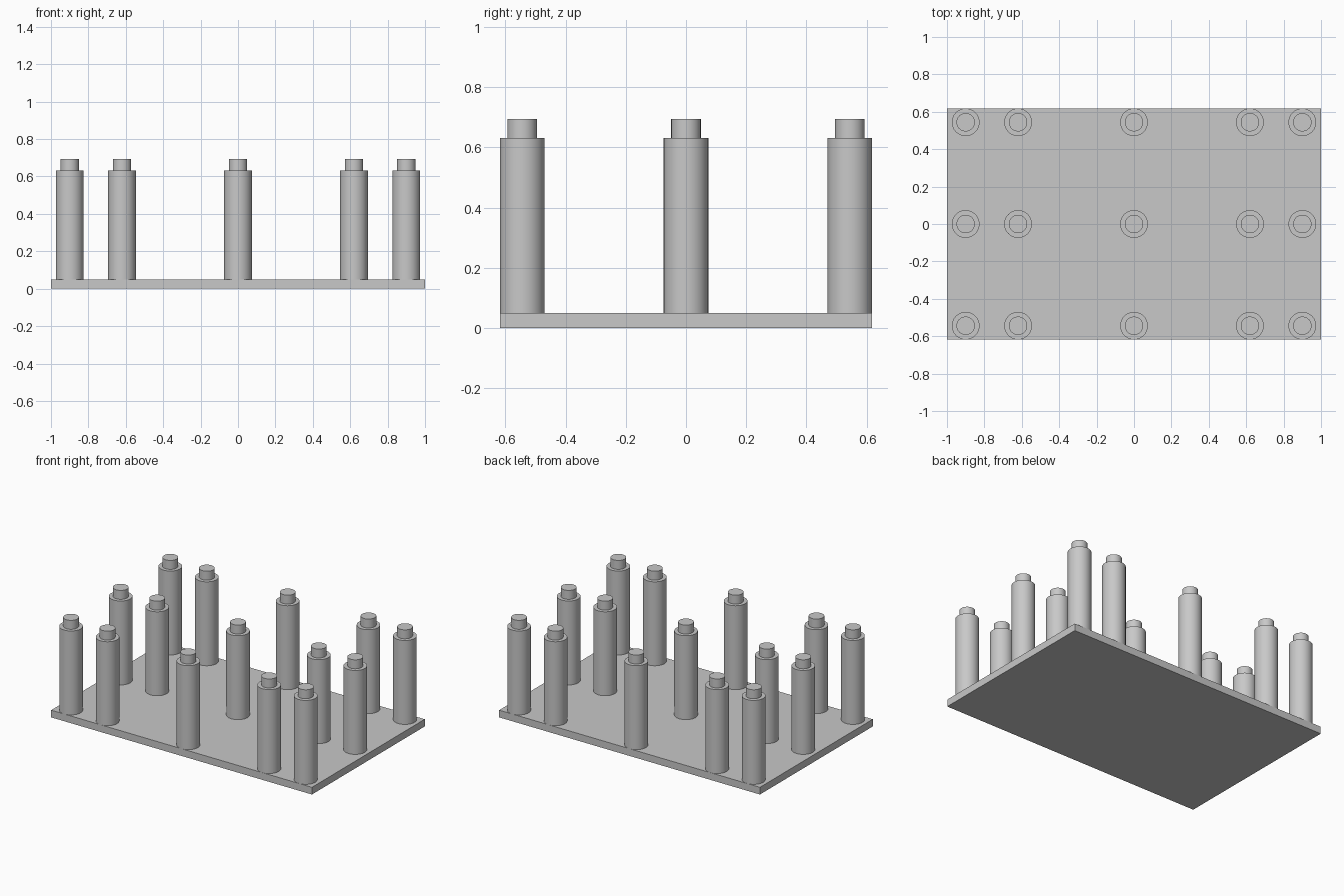
import bpy
import bmesh
from math import radians

if "Cube" in bpy.data.objects:
    bpy.data.objects.remove(bpy.data.objects["Cube"])

grey = bpy.data.materials.new("light grey")
grey.diffuse_color = (0.58, 0.58, 0.58, 1)
grey.use_nodes = True
grey.node_tree.nodes["Principled BSDF"].inputs["Base Color"].default_value = grey.diffuse_color

HALF_X, HALF_Y, PLATE_TOP = 1.0, 0.618, 0.05
POST_R, POST_TOP = 0.074, 0.632
PEG_R, PEG_TOP = 0.049, 0.694
SIDES = 64


def finish(name, mesh, location=(0, 0, 0)):
    obj = bpy.data.objects.new(name, mesh)
    obj.location = location
    bpy.context.collection.objects.link(obj)
    return obj


# Flat base plate
bm = bmesh.new()
bmesh.ops.create_cube(bm, size=1)
for v in bm.verts:
    v.co = (v.co.x * 2 * HALF_X, v.co.y * 2 * HALF_Y, (v.co.z + 0.5) * PLATE_TOP)
plate = bpy.data.meshes.new("base_plate")
bm.to_mesh(plate)
bm.free()
plate.materials.append(grey)
finish("base_plate", plate)

# Stepped post: a profile spun around the vertical axis
profile = [(0, PLATE_TOP), (POST_R, PLATE_TOP), (POST_R, POST_TOP),
           (PEG_R, POST_TOP), (PEG_R, PEG_TOP), (0, PEG_TOP)]
bm = bmesh.new()
verts = [bm.verts.new((r, 0, z)) for r, z in profile]
edges = [bm.edges.new(pair) for pair in zip(verts, verts[1:])]
bmesh.ops.spin(bm, geom=verts + edges, cent=(0, 0, 0), axis=(0, 0, 1),
               angle=radians(360), steps=SIDES, use_merge=True)
bmesh.ops.remove_doubles(bm, verts=bm.verts, dist=0.0001)
bmesh.ops.recalc_face_normals(bm, faces=bm.faces)
post = bpy.data.meshes.new("post")
bm.to_mesh(post)
bm.free()
post.materials.append(grey)

# Three rows of five posts, the outer rows flush with the plate edges
posts = [finish("post", post, (x, y, 0))
         for y in (-0.544, 0, 0.544)
         for x in (-0.9, -0.62, 0, 0.62, 0.9)]

# Smooth round walls, sharp steps
bpy.context.view_layer.objects.active = posts[0]
posts[0].select_set(True)
bpy.ops.object.shade_smooth_by_angle(angle=radians(30))
